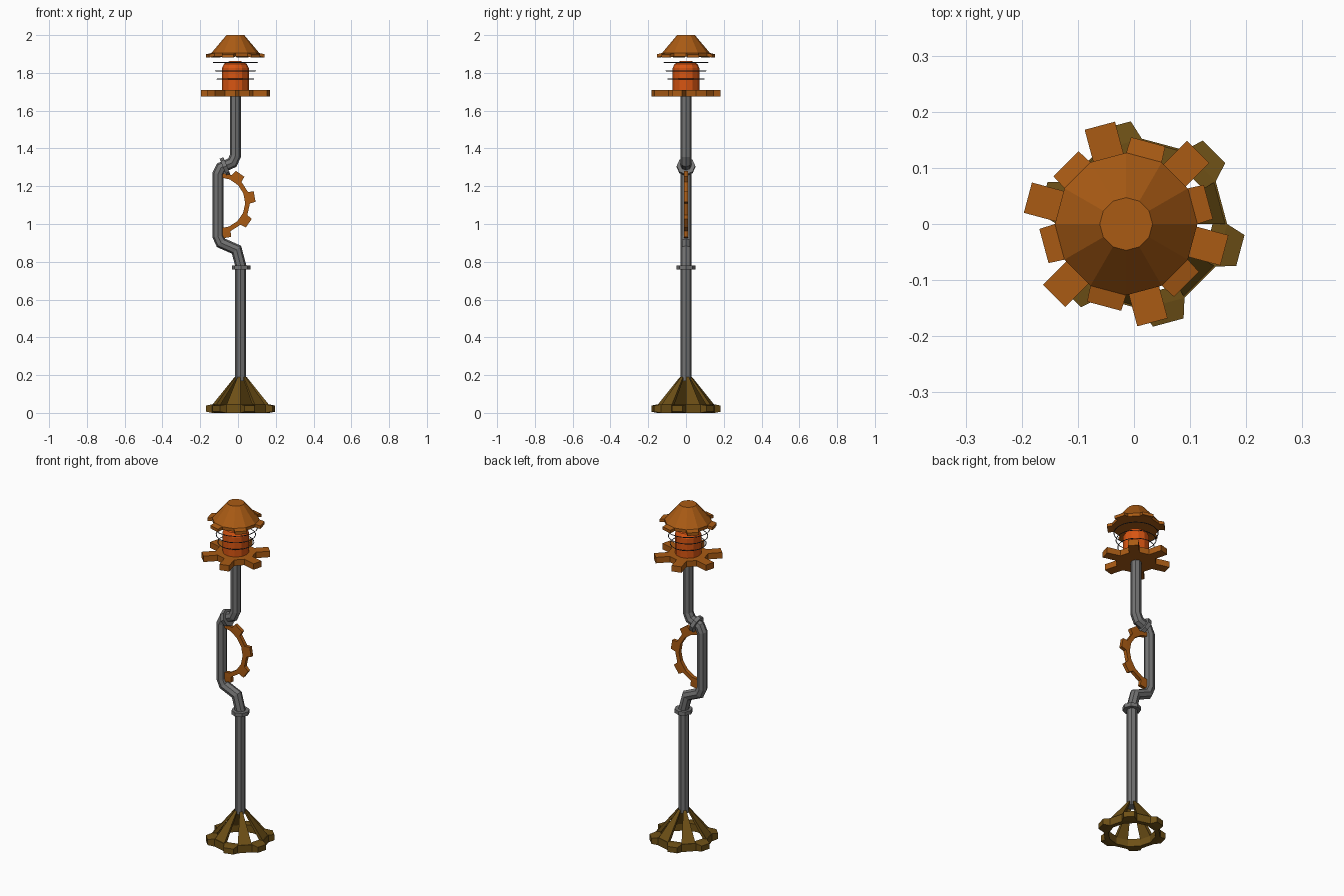
import bpy, bmesh, math
from mathutils import Vector, Matrix

cube = bpy.data.objects.get("Cube")
if cube:
    bpy.data.objects.remove(cube)


def material(name, rgb):
    m = bpy.data.materials.new(name)
    m.use_nodes = True
    m.diffuse_color = (*rgb, 1)
    m.node_tree.nodes["Principled BSDF"].inputs["Base Color"].default_value = (*rgb, 1)
    return m


COPPER = material("copper", (0.40, 0.105, 0.007))
BRONZE = material("dark bronze", (0.155, 0.08, 0.008))
STEEL = material("grey steel", (0.17, 0.17, 0.17))
WIRE = material("dark wire", (0.03, 0.035, 0.045))
GLOW = material("orange lamp", (0.68, 0.09, 0.006))
HEAD_X, BASE_X, SIDE_X = -0.014, 0.014, -0.106


def finish(bm, name, mat, location=(0, 0, 0), rotation=(0, 0, 0)):
    bmesh.ops.recalc_face_normals(bm, faces=bm.faces)
    mesh = bpy.data.meshes.new(name)
    bm.to_mesh(mesh)
    bm.free()
    mesh.materials.append(mat)
    ob = bpy.data.objects.new(name, mesh)
    ob.location, ob.rotation_euler = location, rotation
    bpy.context.collection.objects.link(ob)
    return ob


def lathe(profile, sides, loop=False, span=None, start=0.0, fill=True):
    """Turn an (r, z) profile; returns the mesh and its faces per profile edge."""
    bm = bmesh.new()
    full = span is None
    count = sides if full else span + 1
    cols = []
    for i in range(count):
        a = start + math.tau * i / sides
        cols.append([bm.verts.new((r * math.cos(a), r * math.sin(a), z)) for r, z in profile])
    n = len(profile)
    bands = []
    for j in range(n if loop else n - 1):
        k = (j + 1) % n
        bands.append([bm.faces.new((cols[i][j], cols[i][k], cols[(i + 1) % count][k],
                                    cols[(i + 1) % count][j]))
                      for i in range(sides if full else span)])
    if not full:
        bm.faces.new(cols[0])
        bm.faces.new(cols[-1])
    elif fill and not loop:
        bm.faces.new([c[0] for c in cols])
        bm.faces.new([c[-1] for c in cols])
    bmesh.ops.recalc_face_normals(bm, faces=bm.faces)
    return bm, bands


def add_teeth(bm, faces, length, narrow=1.0, drop=0.0):
    """Extrude the given faces outwards as gear teeth."""
    for f in faces:
        normal = f.normal.copy()
        tip = bmesh.ops.extrude_discrete_faces(bm, faces=[f])["faces"][0]
        centre = tip.calc_center_median()
        for v in tip.verts:
            v.co = centre + (v.co - centre) * narrow + normal * length - Vector((0, 0, drop))


def sweep(name, path, radius, mat, sides=8):
    """Mitred tube along a path in the xz plane."""
    pts = [Vector((x, 0, z)) for x, z in path]
    bm = bmesh.new()
    rings = []
    for i, p in enumerate(pts):
        a = (p - pts[i - 1]).normalized() if i else None
        b = (pts[i + 1] - p).normalized() if i < len(pts) - 1 else a
        a = a or b
        t = (a + b).normalized()
        across = Vector((t.z, 0, -t.x)) / t.dot(b)
        rings.append([bm.verts.new(p + radius * (across * math.cos(w) + Vector((0, 1, 0)) * math.sin(w)))
                      for w in (math.tau * k / sides for k in range(sides))])
    for r, s in zip(rings, rings[1:]):
        for k in range(sides):
            bm.faces.new((r[k], r[(k + 1) % sides], s[(k + 1) % sides], s[k]))
    bm.faces.new(rings[0])
    bm.faces.new(rings[-1])
    return finish(bm, name, mat)


def collar(name, x, z, tilt):
    bm, _ = lathe([(0.049, -0.011), (0.049, 0.011)], 8)
    finish(bm, name, STEEL, (x, 0, z), (0, tilt, 0))


# Base: toothed ring with six tapering spokes
bm, bands = lathe([(0.152, 0), (0.152, 0.045), (0.126, 0.045), (0.126, 0)], 12, loop=True)
add_teeth(bm, bands[0][1::2], 0.035, 0.72)
finish(bm, "base_ring", BRONZE, (BASE_X, 0, 0))

bm, bands = lathe([(0.15, 0.043), (0.032, 0.19)], 12, fill=False)
bmesh.ops.delete(bm, geom=bands[0][1::2], context="FACES")
for f in bm.faces:
    if f.normal.z < 0:
        f.normal_flip()
mesh_faces = [f for f in bm.faces]
ext = bmesh.ops.extrude_face_region(bm, geom=mesh_faces, use_keep_orig=True)
for v in (g for g in ext["geom"] if isinstance(g, bmesh.types.BMVert)):
    v.co = Vector((v.co.x * 0.88, v.co.y * 0.88, v.co.z - 0.012))
finish(bm, "base_spokes", BRONZE, (BASE_X, 0, 0))

# Pole: straight lower tube, then the offset upper pipe
sweep("lower_pole", [(BASE_X, 0.17), (BASE_X, 0.77)], 0.029, STEEL)
sweep("bent_pipe", [(0.017, 0.77), (-0.008, 0.864), (-0.09, 0.9), (SIDE_X, 0.935),
                    (SIDE_X, 1.265), (-0.09, 1.298), (-0.03, 1.325), (HEAD_X, 1.36),
                    (HEAD_X, 1.685)], 0.029, STEEL)
collar("lower_collar", 0.016, 0.77, 0)
collar("upper_collar", -0.069, 1.304, math.radians(68))

# Half gear standing beside the pipe
bm, bands = lathe([(0.16, -0.011), (0.16, 0.011), (0.135, 0.011), (0.135, -0.011)], 16,
                  loop=True, span=8, start=math.radians(-91.25))
add_teeth(bm, bands[0][::2], 0.031, 0.88)
finish(bm, "half_gear", COPPER, (-0.097, 0, 1.112), (math.pi / 2, 0, 0))

# Lamp head: gear plate, lamp, wire rings and toothed hood
bm, bands = lathe([(0.108, 1.675), (0.108, 1.71)], 12)
add_teeth(bm, bands[0][1::2], 0.077)
finish(bm, "lamp_plate", COPPER, (HEAD_X, 0, 0))

bm, _ = lathe([(0.071, 1.705), (0.071, 1.825), (0.06, 1.848), (0.03, 1.862)], 12)
finish(bm, "lamp", GLOW, (HEAD_X, 0, 0))

for i, (r, z) in enumerate([(0.097, 1.767), (0.106, 1.811), (0.117, 1.854)]):
    w = 0.0025
    bm, _ = lathe([(r - w, z), (r, z - w), (r + w, z), (r, z + w)], 24, loop=True)
    finish(bm, f"wire_ring_{i + 1}", WIRE, (HEAD_X, 0, 0))

bm, bands = lathe([(0.047, 2.0), (0.127, 1.905), (0.127, 1.887)], 12)
add_teeth(bm, bands[1][::2], 0.029, 0.96, 0.006)
finish(bm, "lamp_hood", COPPER, (HEAD_X, 0, 0))
